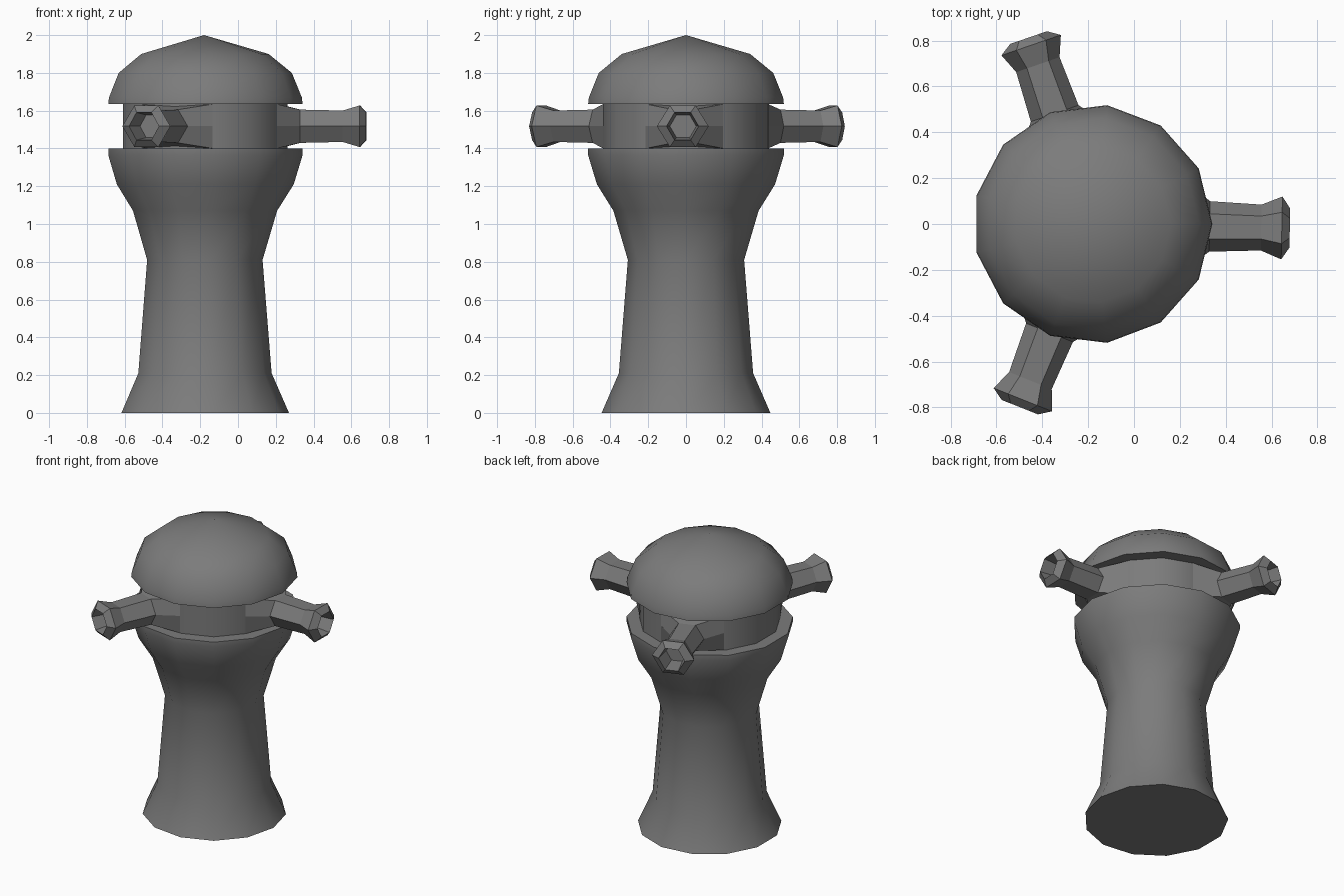
import bpy, bmesh, math
from mathutils import Matrix, Vector

if "Cube" in bpy.data.objects:
    bpy.data.objects.remove(bpy.data.objects["Cube"])

CX = -0.18          # axis of the turned body
SIDES = 13

iron = bpy.data.materials.new("dark_iron")
iron.diffuse_color = (0.2, 0.2, 0.2, 1)
iron.use_nodes = True
iron.node_tree.nodes["Principled BSDF"].inputs["Base Color"].default_value = iron.diffuse_color


def skin(name, rings, smooth=None):
    """Make an object by bridging rings; a one-point ring is an apex."""
    bm = bmesh.new()
    loops = [[bm.verts.new(p) for p in ring] for ring in rings]
    for a, b in zip(loops, loops[1:]):
        n = max(len(a), len(b))
        for i in range(n):
            j = (i + 1) % n
            quad = [a[i % len(a)], a[j % len(a)], b[j % len(b)], b[i % len(b)]]
            bm.faces.new(list(dict.fromkeys(quad)))
    for loop in (loops[0], loops[-1]):
        if len(loop) > 2:
            bm.faces.new(loop)
    bmesh.ops.recalc_face_normals(bm, faces=bm.faces)
    mesh = bpy.data.meshes.new(name)
    bm.to_mesh(mesh)
    bm.free()
    mesh.materials.append(iron)
    obj = bpy.data.objects.new(name, mesh)
    bpy.context.collection.objects.link(obj)
    if smooth:
        bpy.ops.object.select_all(action='DESELECT')
        obj.select_set(True)
        bpy.context.view_layer.objects.active = obj
        bpy.ops.object.shade_smooth_by_angle(angle=math.radians(smooth))
    return obj


def circle(r, z):
    if r == 0:
        return [(CX, 0, z)]
    return [(CX + r * math.cos(2 * math.pi * i / SIDES),
             r * math.sin(2 * math.pi * i / SIDES), z) for i in range(SIDES)]


# Turned hydrant body: flared foot, barrel, collar, recessed band, domed bonnet
profile = [(0.45, 0), (0.358, 0.21), (0.31, 0.81), (0.387, 1.07), (0.475, 1.21),
           (0.522, 1.365), (0.522, 1.40), (0.442, 1.40), (0.442, 1.635),
           (0.522, 1.635), (0.518, 1.67), (0.465, 1.80), (0.342, 1.90), (0, 2.0)]
skin("body", [circle(r, z) for r, z in profile], smooth=40)

# Three hexagonal outlets: (distance from axis, half width, half height)
outlet = [(0.51, 0.11, 0.088), (0.735, 0.10, 0.083), (0.825, 0.137, 0.11),
          (0.86, 0.085, 0.073), (0.74, 0.07, 0.06)]
# Boxy root that fairs each outlet into the full height of the band
root = [(0.39, x * 0.205, z * 0.117) for x, z in
        ((1, 0), (1, 1), (-1, 1), (-1, 0), (-1, -1), (1, -1))]
for k, angle in enumerate((-1.2, 109.0, 248.3)):
    place = Matrix.Translation((CX, 0, 1.5175)) @ Matrix.Rotation(math.radians(angle), 4, 'Z')
    rings = [[place @ Vector(p) for p in root]]
    for d, w, h in outlet:
        rings.append([place @ Vector((d, w * math.cos(math.pi * i / 3),
                                      h * math.sin(math.pi * i / 3) / math.sin(math.pi / 3)))
                      for i in range(6)])
    skin(f"outlet_{k + 1}", rings)
